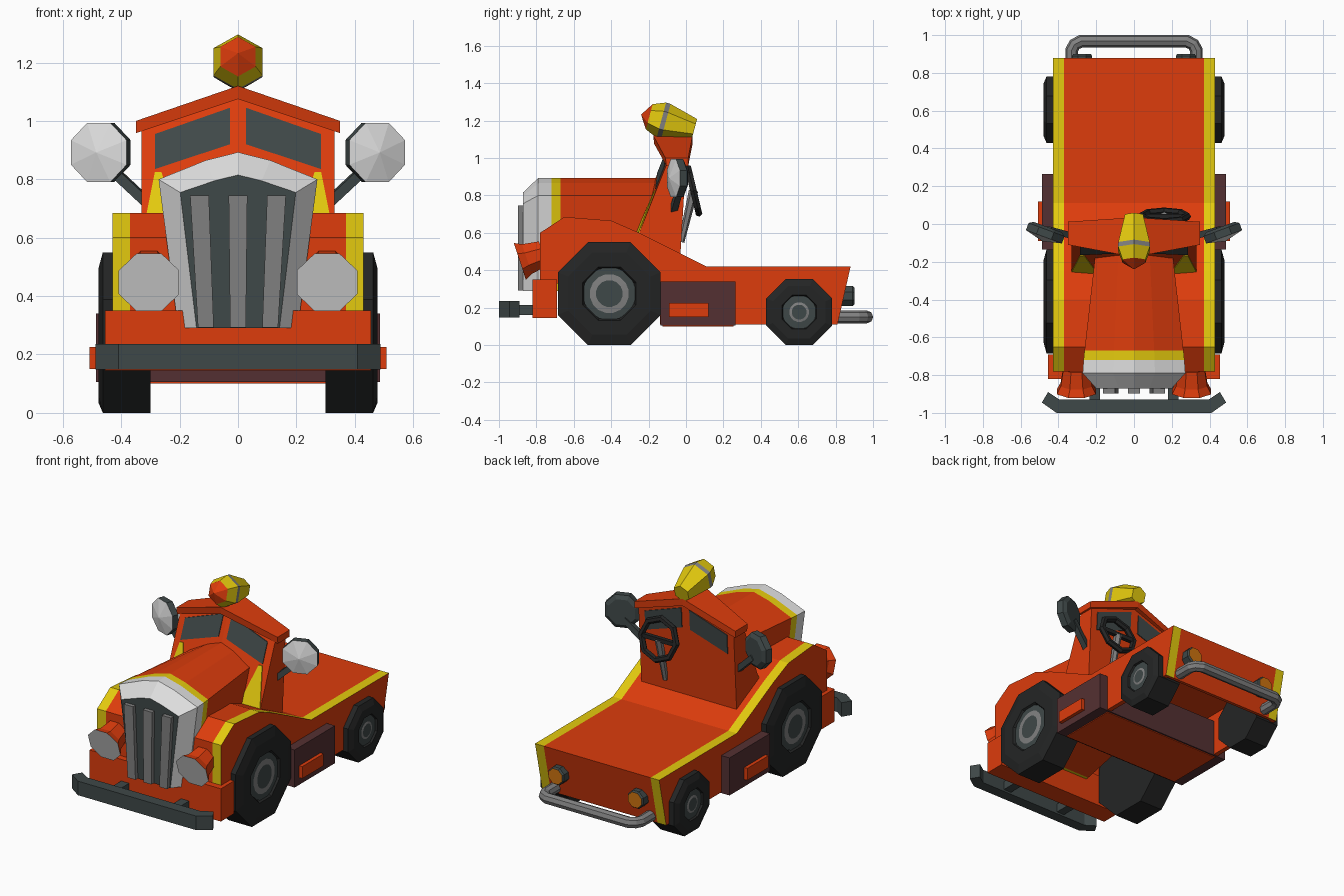
import bpy, bmesh, math
from mathutils import Vector

if "Cube" in bpy.data.objects:
    bpy.data.objects.remove(bpy.data.objects["Cube"])

def material(name, r, g, b):
    m = bpy.data.materials.new(name)
    m.diffuse_color = [(c / 255 / 12.92 if c < 10 else ((c / 255 + 0.055) / 1.055) ** 2.4) for c in (r, g, b)] + [1]
    m.use_nodes = True
    m.node_tree.nodes["Principled BSDF"].inputs["Base Color"].default_value = m.diffuse_color
    return m

ORANGE = material("orange paint", 221, 60, 12)
YELLOW = material("yellow trim", 228, 202, 14)
CHROME = material("bright chrome", 222, 222, 222)
GREY = material("mid grey metal", 128, 128, 128)
SLATE = material("slate grey", 63, 72, 72)
TYRE = material("tyre black", 36, 37, 37)
BROWN = material("dark brown", 84, 48, 50)
AMBER = material("amber lens", 205, 115, 15)

def loft(name, rings, mats, rule=lambda i, j: 0, caps=(0, 0)):
    """Skin equal-length rings; rule(band, side) picks the material."""
    bm = bmesh.new()
    vs = [[bm.verts.new(p) for p in ring] for ring in rings]
    n = len(rings[0])
    for i in range(len(vs) - 1):
        for j in range(n):
            k = (j + 1) % n
            f = bm.faces.new((vs[i][j], vs[i][k], vs[i + 1][k], vs[i + 1][j]))
            f.material_index = rule(i, j)
    for ring, c in ((vs[0][::-1], caps[0]), (vs[-1], caps[1])):
        bm.faces.new(ring).material_index = c
    bmesh.ops.remove_doubles(bm, verts=bm.verts, dist=1e-5)
    bmesh.ops.recalc_face_normals(bm, faces=bm.faces)
    me = bpy.data.meshes.new(name)
    bm.to_mesh(me)
    bm.free()
    for m in mats:
        me.materials.append(m)
    ob = bpy.data.objects.new(name, me)
    bpy.context.collection.objects.link(ob)
    return ob

def lathe(name, origin, axis, stations, n, mats, bands=None, caps=(0, 0)):
    """Turned shape along an axis; stations are (distance, radius)."""
    q = Vector(axis).normalized().to_track_quat('Z', 'Y')
    rings = []
    for t, r in stations:
        r = max(r, 0.0005)
        rings.append([Vector(origin) + q @ Vector((r * math.cos(a), r * math.sin(a), t))
                      for a in (math.pi / n + 2 * math.pi * k / n for k in range(n))])
    return loft(name, rings, mats, lambda i, j: bands[i] if bands else 0, caps)

def rod(name, a, b, r0, r1, n, mat):
    d = Vector(b) - Vector(a)
    return lathe(name, a, d, [(0, r0), (d.length, r1)], n, [mat])

def prism(name, pts, vec, mat):
    return loft(name, [pts, [Vector(p) + Vector(vec) for p in pts]], [mat])

def box(name, x0, x1, y0, y1, z0, z1, mat):
    return prism(name, [(x0, y0, z0), (x1, y0, z0), (x1, y1, z0), (x0, y1, z0)], (0, 0, z1 - z0), mat)

# body: side profile with wheel arches, hollow underneath, yellow along the outer edges
top = [(-0.78, 0.33), (-0.78, 0.6), (-0.65, 0.685), (-0.4, 0.665), (-0.25, 0.6), (0.11, 0.42), (0.88, 0.42), (0.81, 0.11)]
sides = top + [(0.765, 0.11), (0.765, 0.24), (0.67, 0.338), (0.535, 0.338), (0.44, 0.24), (0.44, 0.11),
               (-0.14, 0.11), (-0.14, 0.39), (-0.295, 0.54), (-0.525, 0.54), (-0.68, 0.39), (-0.68, 0.33)]
inner = top + [(0.79, 0.11), (0.84, 0.385), (0.67, 0.385), (0.535, 0.385), (0.44, 0.385), (0.3, 0.385),
               (0.0, 0.385), (-0.14, 0.44), (-0.295, 0.56), (-0.525, 0.6), (-0.68, 0.6), (-0.7, 0.33)]
body_rings = [[(x, y, z) for y, z in prof] for x, prof in
              ((-0.43, sides), (-0.4, sides), (-0.4, inner), (-0.37, inner),
               (0.37, inner), (0.4, inner), (0.4, sides), (0.43, sides))]
loft("body", body_rings, [ORANGE, YELLOW], lambda i, j: 1 if i != 3 and j < 7 else 0)
box("front_apron", -0.455, 0.455, -0.82, -0.69, 0.145, 0.35, ORANGE)
box("side_tank", -0.487, 0.487, -0.135, 0.265, 0.105, 0.34, BROWN)
box("floor_plate", -0.42, 0.42, -0.125, 0.255, 0.1, 0.107, ORANGE)

# hood with chrome radiator shell, yellow band and dark grille face
def hood_ring(y, top, mid, corner, low):
    half = [(0.11 * corner[0] / 0.27, mid), corner, low]
    pts = [(0, top)] + half + [(-x, z) for x, z in half[::-1]]
    return [(x, y, z) for x, z in pts]
loft("hood", [hood_ring(-0.872, 0.815, 0.795, (0.198, 0.755), (0.142, 0.29)),
              hood_ring(-0.79, 0.893, 0.865, (0.272, 0.8), (0.205, 0.29)),
              hood_ring(-0.72, 0.893, 0.865, (0.267, 0.8), (0.205, 0.29)),
              hood_ring(-0.67, 0.893, 0.865, (0.262, 0.8), (0.205, 0.29)),
              hood_ring(-0.12, 0.893, 0.865, (0.2, 0.8), (0.19, 0.4))],
     [ORANGE, YELLOW, CHROME, SLATE], lambda i, j: (2, 2, 1, 0)[i], (3, 0))
for k in (-1, 0, 1):
    prism(f"grille_bar_{k + 2}", [(k * 0.132 - 0.032, -0.897, 0.745), (k * 0.132 + 0.032, -0.897, 0.745),
                                  (k * 0.11 + 0.027, -0.897, 0.292), (k * 0.11 - 0.027, -0.897, 0.292)],
          (0, 0.03, 0), GREY)

# cab wall: leaning, slightly V-shaped front and flat back
def front_y(x, z):
    return -0.25 + 0.4 * (z - 0.6) - 0.09 * (0.33 - abs(x))
def back_y(z):
    return -0.03 + 0.06 * (z - 0.48)
rings = []
for x, zt in ((-0.33, 0.975), (0, 1.085), (0.33, 0.975)):
    rings.append([(x, front_y(x, 0.56), 0.56), (x, front_y(x, zt), zt), (x, back_y(zt), zt), (x, back_y(0.46), 0.46)])
loft("cab", rings, [ORANGE])
pane = [(0.285, 0.835), (0.285, 0.955), (0.028, 1.045), (0.028, 0.92)]
corner = [(0.33, 0.6), (0.285, 0.825), (0.262, 0.825), (0.19, 0.6)]
for s, side in ((-1, "left"), (1, "right")):
    prism(f"{side}_windscreen", [(s * x, front_y(x, z) - 0.005, z) for x, z in pane], (0, 0.008, 0), SLATE)
    prism(f"{side}_rear_window", [(s * x, back_y(z) - 0.003, z) for x, z in pane], (0, 0.008, 0), SLATE)
    prism(f"{side}_cab_trim", [(s * x, front_y(x, z) - 0.005, z) for x, z in corner], (0, 0.008, 0), YELLOW)

# roof
loft("roof", [[(x, y0, z0), (x, y0 - 0.005, z1), (x, y1, z1), (x, y1, z0)] for x, y0, y1, z0, z1 in
              ((-0.35, -0.105, 0.012, 0.958, 1.0), (0, -0.17, 0.035, 1.075, 1.12), (0.35, -0.105, 0.012, 0.958, 1.0))],
     [ORANGE])

# beacon on the roof
lathe("beacon", (0, 0.045, 1.155), (0, -1, 0.27),
      [(0, 0.055), (0.158, 0.096), (0.183, 0.097), (0.25, 0.07), (0.295, 0)], 6,
      [YELLOW, GREY, ORANGE], [0, 1, 0, 2], (0, 2))

# steering wheel and column
hub, axis = Vector((0.16, 0.04, 0.825)), Vector((0, 0.97, 0.23))
bpy.ops.mesh.primitive_torus_add(major_segments=8, minor_segments=6, major_radius=0.122, minor_radius=0.02,
                                 location=hub, rotation=axis.to_track_quat('Z', 'Y').to_euler())
bpy.context.object.name = "steering_wheel"
bpy.context.object.data.materials.append(TYRE)
rod("steering_spoke", hub - Vector((0.12, 0, 0)), hub + Vector((0.12, 0, 0)), 0.018, 0.018, 4, TYRE)
rod("steering_column", hub, (0.16, -0.025, 0.55), 0.025, 0.016, 6, GREY)

# parts on both sides
for s, side in ((-1, "left"), (1, "right")):
    # wheels
    for end, y, h, ring in (("front", -0.41, 0.275, (0.105, 0.072)), ("rear", 0.605, 0.176, (0.053, 0.04))):
        R = h / math.cos(math.pi / 8)
        lathe(f"{end}_{side}_tyre", (s * 0.3, y, h), (s, 0, 0),
              [(0, R), (0.163, R), (0.178, 0.8 * R), (0.178, 0.52 * R), (0.158, 0.48 * R)], 8, [TYRE])
        lathe(f"{end}_{side}_hub", (s * 0.3, y, h), (s, 0, 0),
              [(0.15, 0.48 * R), (0.166, 0.48 * R), (0.168, ring[0]), (0.171, ring[1])], 16,
              [SLATE, GREY], [0, 0, 1])
    # headlights
    lathe(f"{side}_headlight", (s * 0.305, -0.765, 0.488), (0, -1, -0.33),
          [(0, 0.075), (0.09, 0.09), (0.13, 0.112)], 8, [ORANGE, CHROME], [0, 0], (0, 1))
    # side lamps on arms
    lathe(f"{side}_side_lamp", (s * 0.463, -0.03, 0.892), (s * 0.37, -1, 0),
          [(-0.015, 0.085), (0.0, 0.11), (0.04, 0.11), (0.065, 0)], 8, [SLATE, CHROME], [0, 0, 1], (0, 1))
    rod(f"{side}_lamp_arm", (s * 0.3, -0.07, 0.71), (s * 0.45, -0.03, 0.85), 0.024, 0.024, 4, SLATE)
    # tank plates, bumper brackets, tail lights
    box(f"{side}_tank_plate", s * 0.48, s * 0.509, -0.09, 0.12, 0.15, 0.225, ORANGE)
    box(f"{side}_bumper_bracket", s * 0.18, s * 0.235, -0.95, -0.8, 0.16, 0.215, SLATE)
    lathe(f"{side}_tail_light", (s * 0.275, 0.82, 0.262), (0, 1, 0),
          [(0, 0.058), (0.07, 0.058), (0.08, 0.05)], 8, [SLATE, AMBER], [0, 0], (0, 1))

# front bumper with swept ends
loft("front_bumper", [[(x, y, 0.148), (x, y, 0.236), (x2, y + d, 0.236), (x2, y + d, 0.148)] for x, x2, y, d in
                      ((-0.488, -0.455, -0.945, 0.055), (-0.41, -0.395, -1.0, 0.07),
                       (0.41, 0.395, -1.0, 0.07), (0.488, 0.455, -0.945, 0.055))], [SLATE])

# rear bumper tube
path = [(0.33, 0.8), (0.33, 0.92), (0.315, 0.95), (0.28, 0.968)]
path += [(-x, y) for x, y in path[::-1]]
cu = bpy.data.curves.new("rear_bumper", 'CURVE')
cu.dimensions = '3D'
cu.bevel_depth, cu.bevel_resolution, cu.use_fill_caps = 0.034, 2, True
sp = cu.splines.new('POLY')
sp.points.add(len(path) - 1)
for p, (x, y) in zip(sp.points, path):
    p.co = (x, y, 0.15, 1)
sp.use_smooth = False
cu.materials.append(GREY)
tube = bpy.data.objects.new("rear_bumper", cu)
bpy.context.collection.objects.link(tube)
bpy.ops.object.select_all(action='DESELECT')
tube.select_set(True)
bpy.context.view_layer.objects.active = tube
bpy.ops.object.convert(target='MESH')
